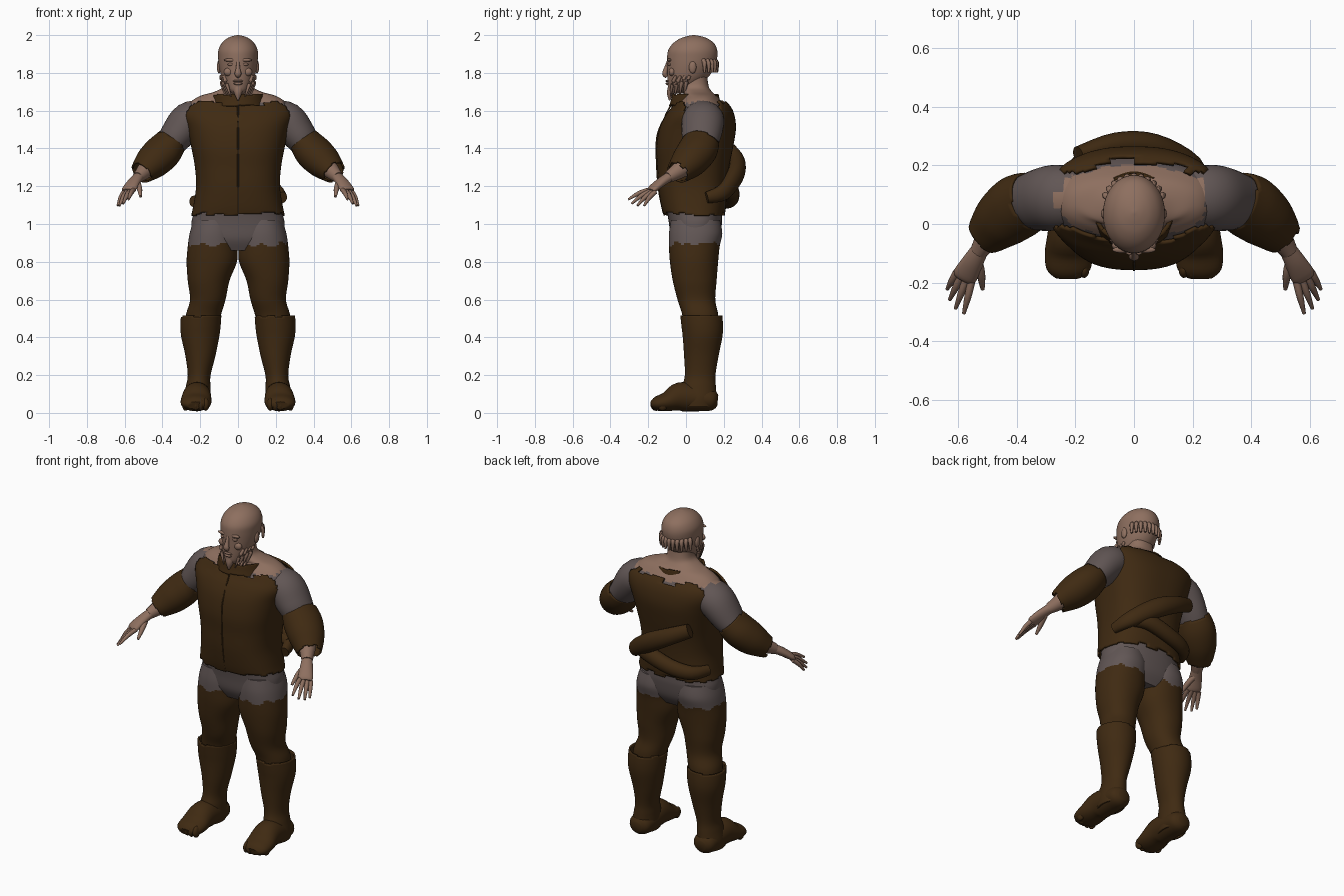
import bpy, bmesh, math, random
from mathutils import Vector

random.seed(4)
if "Cube" in bpy.data.objects:
    bpy.data.objects.remove(bpy.data.objects["Cube"])


def material(name, rgb):
    m = bpy.data.materials.new(name)
    m.use_nodes = True
    m.diffuse_color = (*rgb, 1)
    m.node_tree.nodes["Principled BSDF"].inputs["Base Color"].default_value = (*rgb, 1)
    return m


SKIN = material("skin", (0.27, 0.16, 0.115))
CLOTH = material("grey_cloth", (0.12, 0.093, 0.09))
LEATHER = material("brown_leather", (0.05, 0.023, 0.006))


def smooth_rows(rows, steps):
    """Catmull-Rom interpolation between rows of numbers."""
    out = []
    for i in range(len(rows) - 1):
        a, b, c, d = (rows[max(0, min(len(rows) - 1, i + k))] for k in (-1, 0, 1, 2))
        for s in range(steps):
            t = s / steps
            out.append([q + 0.5 * t * (r - p + t * (2*p - 5*q + 4*r - w + t * (3*(q - r) + w - p)))
                        for p, q, r, w in zip(a, b, c, d)])
    return out + [list(rows[-1])]


def finish(name, bm, mats, rule=None, thick=0):
    bmesh.ops.recalc_face_normals(bm, faces=bm.faces)
    me = bpy.data.meshes.new(name)
    bm.to_mesh(me)
    bm.free()
    for m in mats:
        me.materials.append(m)
    if rule:
        for p in me.polygons:
            p.material_index = rule(p.center)
    me.shade_smooth()
    me.set_sharp_from_angle(angle=math.radians(50))
    ob = bpy.data.objects.new(name, me)
    bpy.context.collection.objects.link(ob)
    if thick:
        mod = ob.modifiers.new("thickness", "SOLIDIFY")
        mod.thickness = thick
        mod.offset = -1
    return ob


def skin_rings(name, rings, mats, rule=None, tear=None, keep=None, thick=0):
    """Joins rings; tear = ragged rows lost at (first, last) end; keep = faces to keep."""
    bm = bmesh.new()
    vs = [[bm.verts.new(p) for p in r] for r in rings]
    n = len(rings[0])
    lo = hi = 0
    for j in range(n):
        if tear and j % 3 == 0:
            lo, hi = random.randint(0, tear[0]), random.randint(0, tear[1])
        for i in range(lo, len(vs) - 1 - hi):
            k = (j + 1) % n
            quad = (vs[i][j], vs[i][k], vs[i + 1][k], vs[i + 1][j])
            mid = sum((v.co for v in quad), Vector()) / 4
            if keep is None or keep(mid):
                bm.faces.new(quad)
    if not tear and not keep:
        bm.faces.new(vs[0])
        bm.faces.new(vs[-1])
    bmesh.ops.delete(bm, geom=[v for v in bm.verts if not v.link_faces], context="VERTS")
    return finish(name, bm, mats, rule, thick)


def body(name, rows, mats, n=48, steps=5, power=2.0, side=1, **kw):
    """Upright loft from rows of (z, x0, x1, y front, y back)."""
    rings = []
    for z, x0, x1, y0, y1 in smooth_rows(rows, steps):
        ring = []
        for j in range(n):
            a = 2 * math.pi * j / n
            c, s = math.cos(a), math.sin(a)
            ex = 2 / power
            ring.append(Vector((side * ((x0 + x1) / 2 + (x1 - x0) / 2 * math.copysign(abs(c) ** ex, c)),
                                (y0 + y1) / 2 + (y1 - y0) / 2 * math.copysign(abs(s) ** ex, s), z)))
        rings.append(ring)
    return skin_rings(name, rings, mats, **kw)


def limb(name, rows, mats, n=20, steps=4, side=1, **kw):
    """Tube along rows of (x, y, z, radius across, radius up)."""
    rows = smooth_rows([(*r, r[3]) if len(r) == 4 else r for r in rows], steps)
    pts = [Vector(r[:3]) for r in rows]
    rings = []
    for i, r in enumerate(rows):
        t = (pts[min(i + 1, len(pts) - 1)] - pts[max(i - 1, 0)]).normalized()
        up = Vector((0, 1, 0)) if abs(t.z) > 0.9 else Vector((0, 0, 1))
        a = t.cross(up).normalized()
        b = a.cross(t)
        ring = []
        for j in range(n):
            w = 2 * math.pi * j / n
            p = pts[i] + a * r[3] * math.cos(w) + b * r[4] * math.sin(w)
            ring.append(Vector((side * p.x, p.y, p.z)))
        rings.append(ring)
    return skin_rings(name, rings, mats, **kw)


def blob(name, at, size, mat):
    bm = bmesh.new()
    bmesh.ops.create_uvsphere(bm, u_segments=16, v_segments=10, radius=1)
    bmesh.ops.scale(bm, vec=size, verts=bm.verts)
    bmesh.ops.translate(bm, vec=at, verts=bm.verts)
    return finish(name, bm, [mat])


def sym(z, half, front, back):
    return (z, -half, half, front, back)


def bare_shoulder(c):
    ragged = 0.012 * math.sin(70 * c.x) + 0.008 * math.sin(150 * c.y)
    return int(c.z > 1.635 + ragged * 0.5 and abs(c.x) < 0.255 + ragged)


# Shirt, hips, shoulders and neck
body("torso", [sym(0.86, .2, -.05, .14), sym(0.92, .24, -.08, .175), sym(1.0, .247, -.09, .19),
               sym(1.06, .235, -.1, .192), sym(1.2, .208, -.13, .2), sym(1.4, .23, -.14, .228),
               sym(1.5, .25, -.12, .238), sym(1.57, .27, -.09, .23), sym(1.62, .268, -.055, .208),
               sym(1.655, .24, -.03, .182), sym(1.68, .195, -.01, .16), sym(1.7, .125, -.02, .138),
               sym(1.73, .078, -.025, .12), sym(1.8, .072, -.02, .11)],
     [CLOTH, SKIN], power=2.3, rule=bare_shoulder)


# Sleeveless leather vest with open shoulders
def vest_keep(c):
    open_side = abs(c.x) > 0.2 and c.z > 1.5 and -0.01 < c.y < 0.18
    return not open_side and not (c.z > 1.6 and 0.04 < c.y < 0.14)


body("vest", [sym(1.045, .248, -.118, .205), sym(1.1, .236, -.132, .212), sym(1.2, .222, -.147, .217),
              sym(1.3, .228, -.152, .228), sym(1.4, .246, -.157, .248), sym(1.5, .27, -.142, .264),
              sym(1.57, .295, -.112, .258), sym(1.62, .288, -.075, .238), sym(1.655, .25, -.055, .205)],
     [LEATHER], n=84, power=2.5, tear=(2, 4), keep=vest_keep, thick=0.012)
body("collar", [sym(1.625, .15, -.09, .19), sym(1.655, .143, -.08, .18), sym(1.688, .138, -.072, .172)],
     [LEATHER], n=60, steps=4, tear=(1, 1), thick=0.014,
     keep=lambda c: c.y < 0.05 or abs(c.x) < 0.07)
limb("vest_seam", [(0, -.075, 1.64, .004), (0, -.143, 1.5, .004), (0, -.157, 1.4, .004),
                   (0, -.147, 1.2, .004), (0, -.12, 1.06, .004)], [LEATHER], n=8)

# Rolls strapped across the back
limb("diagonal_roll", [(.235, .11, 1.14, .025, .03), (.2, .2, 1.17, .035, .045), (.07, .262, 1.26, .045, .055),
                       (-.06, .27, 1.33, .042, .05), (-.19, .235, 1.39, .03, .04)], [LEATHER])
limb("waist_roll", [(.22, .17, 1.17, .025, .03), (.1, .232, 1.18, .04, .045), (-.06, .24, 1.14, .04, .045),
                    (-.18, .205, 1.12, .035, .04), (-.235, .12, 1.12, .025, .03)], [LEATHER])

# Head
body("head", [sym(1.69, .032, -.082, .0), sym(1.71, .055, -.094, .04), sym(1.74, .072, -.097, .075),
              sym(1.78, .088, -.099, .12), sym(1.83, .1, -.1, .15), sym(1.88, .105, -.1, .165),
              sym(1.92, .104, -.094, .165), sym(1.955, .088, -.07, .15), sym(1.98, .062, -.035, .118),
              sym(1.994, .032, .005, .08), sym(2.0, .004, .036, .044)], [SKIN])
limb("nose", [(0, -.094, 1.86, .008), (0, -.105, 1.825, .011), (0, -.112, 1.795, .018, .014),
              (0, -.1, 1.78, .01)], [SKIN], n=12)
blob("upper_lip", (0, -.098, 1.757), (.028, .01, .006), SKIN)
blob("lower_lip", (0, -.098, 1.743), (.024, .01, .007), SKIN)
limb("chin_beard", [(0, -.075, 1.725, .03, .022), (0, -.082, 1.69, .02), (0, -.088, 1.655, .004)], [SKIN], n=10)
for i in range(11):
    a = math.radians(-62 + 12.4 * i)
    s, c = math.sin(a), math.cos(a)
    limb(f"back_hair_strand_{i + 1}", [(.09 * s, .04 + .1 * c, 1.872, .011), (.11 * s, .04 + .122 * c, 1.855, .012),
                                       (.112 * s, .04 + .124 * c, 1.803, .006)], [SKIN], n=8)

for side, tag in ((1, "left"), (-1, "right")):
    # Face details
    blob(tag + "_brow", (side * .04, -.088, 1.868), (.034, .011, .009), SKIN)
    blob(tag + "_eye", (side * .037, -.086, 1.845), (.018, .011, .008), SKIN)
    blob(tag + "_cheek", (side * .05, -.074, 1.805), (.026, .017, .022), SKIN)
    blob(tag + "_ear", (side * .1, .035, 1.83), (.012, .02, .033), SKIN)
    for i in range(4):
        y = .02 - .024 * i
        limb(f"{tag}_beard_strand_{i + 1}", [(.09 - .005 * i, y, 1.785, .008), (.084 - .008 * i, y - .02, 1.74, .01),
                                             (.062 - .008 * i, y - .03, 1.675, .003)], [SKIN], n=8, side=side)

    # Arm, sleeve and hand
    limb(tag + "_arm", [(.19, .09, 1.565, .1, .09), (.26, .09, 1.545, .112, .1), (.32, .082, 1.475, .106, .09),
                        (.37, .07, 1.41, .09, .075), (.44, .03, 1.335, .07, .062)],
         [CLOTH, SKIN], n=36, side=side, rule=bare_shoulder)
    limb(tag + "_forearm", [(.42, .04, 1.35, .06), (.475, -.015, 1.3, .05), (.51, -.065, 1.265, .038),
                            (.53, -.095, 1.247, .03)], [SKIN], side=side)
    limb(tag + "_sleeve", [(.35, .08, 1.44, .1, .082), (.395, .058, 1.385, .11, .094), (.45, .015, 1.33, .1, .09),
                           (.495, -.028, 1.287, .078, .07), (.518, -.05, 1.268, .064, .058)],
         [LEATHER], n=42, steps=5, side=side, tear=(1, 3), thick=0.01)
    limb(tag + "_palm", [(.525, -.088, 1.25, .03, .026), (.55, -.13, 1.223, .036, .024),
                         (.575, -.175, 1.187, .042, .02), (.582, -.188, 1.176, .034, .012)], [SKIN], side=side)
    tips = ((.58, -.305, 1.13), (.608, -.288, 1.108), (.628, -.258, 1.097), (.637, -.222, 1.097))
    for i, (x, y, z) in enumerate(tips):
        kx, ky, kz = .552 + .017 * i, -.19 + .009 * i, 1.182 - .004 * i
        limb(f"{tag}_finger_{i + 1}", [(kx, ky, kz, .013), ((kx + x) / 2, (ky + y) / 2, (kz + z) / 2 + .008, .012),
                                       (x, y, z, .006)], [SKIN], n=10, side=side)
    limb(tag + "_thumb", [(.535, -.115, 1.225, .016), (.522, -.17, 1.19, .015), (.516, -.222, 1.145, .007)],
         [SKIN], n=10, side=side)

    # Leg with stocking, boot and foot
    body(tag + "_leg", [(1.02, .02, .235, -.08, .18), (.95, .006, .256, -.09, .192), (.88, .003, .266, -.09, .178),
                        (.8, .006, .272, -.085, .17), (.7, .045, .266, -.07, .162), (.6, .066, .254, -.045, .155),
                        (.52, .09, .275, -.02, .17), (.44, .11, .28, -.01, .17)],
         [CLOTH, LEATHER], side=side, steps=8, power=2.15,
         rule=lambda c: int(c.z < 0.893 + 0.008 * math.sin(60 * c.x) + 0.006 * math.sin(90 * c.y)))
    body(tag + "_boot", [(.515, .088, .302, -.03, .192), (.46, .092, .305, -.024, .196), (.4, .1, .3, -.017, .192),
                         (.3, .12, .278, -.01, .172), (.2, .145, .266, -.006, .156), (.14, .146, .276, -.02, .158),
                         (.08, .145, .288, -.03, .162), (.03, .15, .285, -.03, .155)],
         [LEATHER], side=side, tear=(1, 0), thick=0.01)
    limb(tag + "_foot", [(.215, .168, .065, .03, .03), (.215, .14, .068, .064, .056), (.215, .06, .078, .072, .07),
                         (.218, -.03, .085, .076, .077), (.222, -.1, .06, .082, .052),
                         (.224, -.155, .048, .074, .038), (.224, -.182, .04, .045, .02)],
         [LEATHER], n=28, side=side)
    for i in range(5):
        blob(f"{tag}_toe_{i + 1}", (side * (.17 + .027 * i), -.16 + .004 * (i - 1) ** 2, .045),
             (.018, .028, .034), LEATHER)
